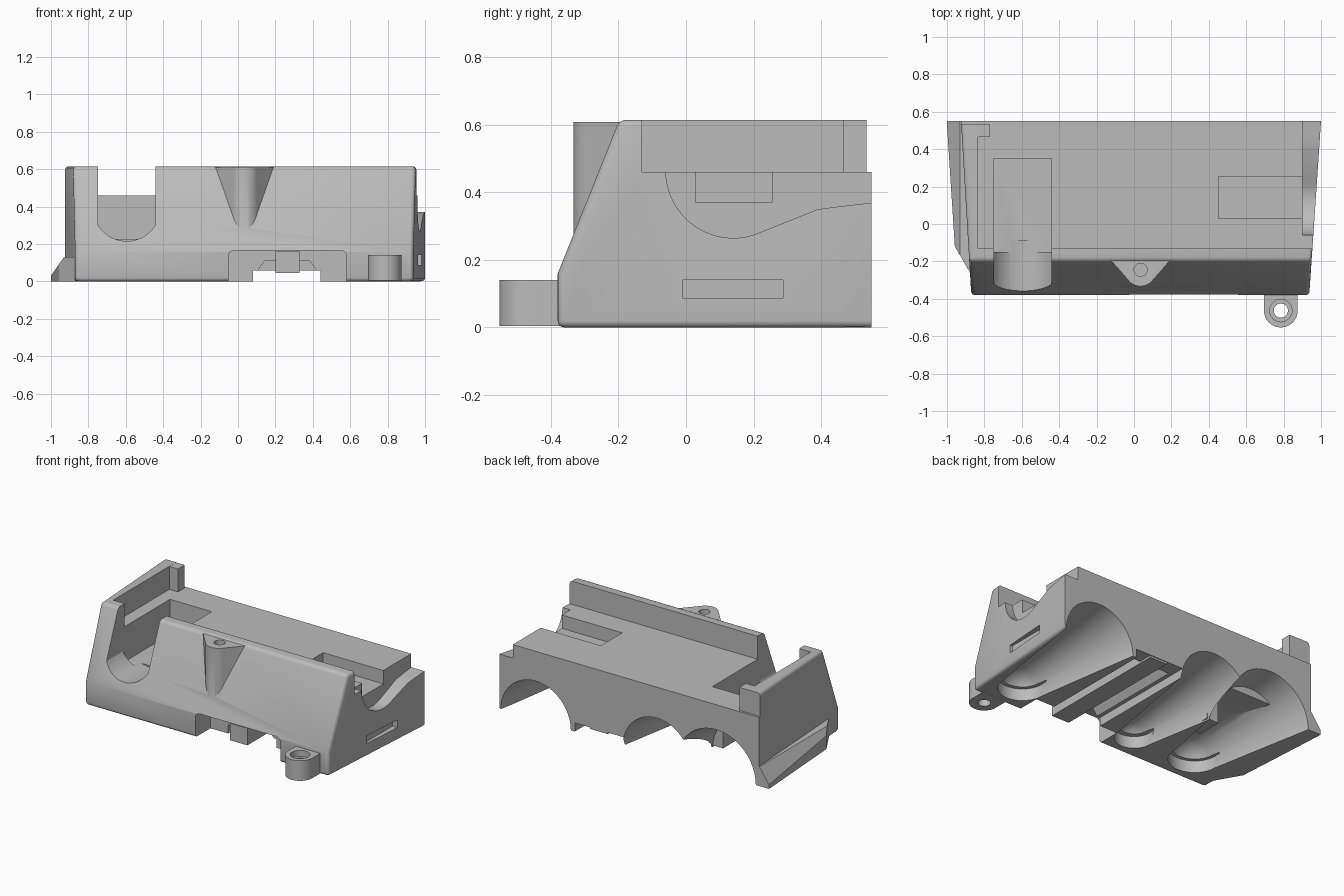
import bpy, bmesh, math

if "Cube" in bpy.data.objects:
    bpy.data.objects.remove(bpy.data.objects["Cube"], do_unlink=True)

grey = bpy.data.materials.new("plain grey")
grey.use_nodes = True
COLOUR = (0.5, 0.5, 0.5, 1)
grey.diffuse_color = COLOUR
grey.node_tree.nodes["Principled BSDF"].inputs["Base Color"].default_value = COLOUR


def finish(bm, name):
    bmesh.ops.recalc_face_normals(bm, faces=bm.faces)
    mesh = bpy.data.meshes.new(name)
    bm.to_mesh(mesh)
    bm.free()
    mesh.materials.append(grey)
    ob = bpy.data.objects.new(name, mesh)
    bpy.context.collection.objects.link(ob)
    return ob


def prism(name, pts, lo, hi, axis):
    """Extrude a 2D outline along x (pts are y,z), y (x,z) or z (x,y)."""
    place = {"x": lambda a, b, c: (c, a, b),
             "y": lambda a, b, c: (a, c, b),
             "z": lambda a, b, c: (a, b, c)}[axis]
    bm = bmesh.new()
    face = bm.faces.new([bm.verts.new(place(a, b, lo)) for a, b in pts])
    ext = bmesh.ops.extrude_face_region(bm, geom=[face])
    for v in ext["geom"]:
        if isinstance(v, bmesh.types.BMVert):
            v.co["xyz".index(axis)] = hi
    return finish(bm, name)


def box(name, x0, x1, y0, y1, z0, z1):
    return prism(name, [(x0, y0), (x1, y0), (x1, y1), (x0, y1)], z0, z1, "z")


def arc(cx, cy, r, start, end, n=24):
    return [(cx + r * math.cos(math.radians(start + (end - start) * i / n)),
             cy + r * math.sin(math.radians(start + (end - start) * i / n)))
            for i in range(n + 1)]


def tunnel(name, cx, r_front, r_back):
    """Round-nosed cone lying along y, open at the back."""
    y0 = -0.32 + r_front
    pts = [(y0 - r_front * math.cos(t * math.pi / 16), r_front * math.sin(t * math.pi / 16))
           for t in range(1, 9)]
    pts.append((0.56, r_back))
    n = 48
    bm = bmesh.new()
    rings = [[bm.verts.new((cx + r * math.cos(2 * math.pi * k / n), y,
                            r * math.sin(2 * math.pi * k / n)))
              for k in range(n)] for y, r in pts]
    for a, b in zip(rings, rings[1:]):
        for k in range(n):
            bm.faces.new((a[k], a[(k + 1) % n], b[(k + 1) % n], b[k]))
    bm.faces.new(rings[0])
    bm.faces.new(rings[-1])
    return finish(bm, name)


def combine(target, other, operation):
    bpy.context.view_layer.objects.active = target
    mod = target.modifiers.new("join", "BOOLEAN")
    mod.operation = operation
    mod.solver = "EXACT"
    mod.object = other
    bpy.ops.object.modifier_apply(modifier=mod.name)
    bpy.data.objects.remove(other, do_unlink=True)


def cut(target, other):
    combine(target, other, "DIFFERENCE")


def add(target, other):
    combine(target, other, "UNION")


# Main block: wedge-fronted profile, wider towards the back
body = prism("body", [(-0.38, 0), (-0.38, 0.16), (-0.197, 0.615), (0.55, 0.615), (0.55, 0)],
             0, 1, "x")
bm = bmesh.new()
bm.from_mesh(body.data)
for v in bm.verts:
    t = (v.co.y + 0.38) / 0.93
    v.co.x = 0.937 + 0.063 * t if v.co.x > 0.5 else -0.87 - 0.055 * t
soft = []
for e in bm.edges:
    a, b = (v.co for v in e.verts)
    crease = abs(a.z - 0.16) < 0.01 and abs(b.z - 0.16) < 0.01
    if not crease and not (a.y > 0.5 and b.y > 0.5):
        soft.append(e)
bmesh.ops.bevel(bm, geom=soft, offset=0.02, segments=4, profile=0.5, affect="EDGES")
bm.to_mesh(body.data)
bm.free()

# Sloping foot along the right-hand end
foot = prism("foot", [(-1.0, 0), (-1.0, 0.03), (-0.93, 0.13), (-0.84, 0.13), (-0.84, 0)],
             -0.36, 0.55, "y")
cut(foot, prism("foot_trim", [(-0.86, -0.29), (-0.958, -0.12), (-1.002, 0.56),
                              (-1.2, 0.56), (-1.2, -0.5), (-0.86, -0.5)], -0.1, 0.3, "z"))
add(body, foot)

# Tray floor, leaving the front wall, end wall and corner post
cut(body, box("tray", -0.835, 1.2, -0.13, 0.7, 0.46, 0.8))
cut(body, box("end_trim", -1.2, -0.8, 0.535, 0.7, 0.46, 0.8))
add(body, box("corner_post", -0.85, -0.77, 0.465, 0.535, 0.45, 0.614))

# Scooped left-hand end
scoop = [(-0.06, 0.5), (-0.06, 0.46)] + arc(0.14, 0.465, 0.2, 188, 295, 16)
scoop += [(0.39, 0.35), (0.45, 0.358), (0.6, 0.375), (0.6, 0.5)]
cut(body, prism("end_scoop", scoop, 0.9, 1.2, "x"))
cut(body, box("left_pocket", 0.453, 0.95, 0.03, 0.255, 0.37, 0.6))
cut(body, box("end_slot", 0.945, 1.2, -0.01, 0.287, 0.087, 0.14))

# Tapered tunnels underneath, with upright slot walls at their front ends
for cx, rf, rb in ((0.73, 0.15, 0.262), (-0.17, 0.12, 0.255), (-0.61, 0.16, 0.295)):
    cut(body, tunnel("tunnel", cx, rf, rb))
    cut(body, prism("tunnel_end", arc(cx, rf - 0.321, rf, 0, 352.5, 47), -0.1, 0.08, "z"))

# Block between the two right-hand tunnels, and the pocket's underside
add(body, box("tunnel_block", -0.45, -0.36, 0.08, 0.25, 0.01, 0.24))
add(body, box("pocket_underside", -0.76, -0.43, -0.1, 0.36, 0.205, 0.4))

# Round-bottomed notch through the front wall and its pocket
trough = [(-0.75, 0.8)] + arc(-0.595, 0.395, 0.18, 211, 329, 20) + [(-0.44, 0.8)]
trough[1:-1] = [(min(max(x, -0.75), -0.44), z) for x, z in trough[1:-1]]
cut(body, prism("front_notch", trough, -0.6, -0.09, "y"))
cut(body, box("right_pocket", -0.75, -0.44, -0.15, 0.35, 0.225, 0.8))

# Underside opening with rounded corners
opening = [(0.58, -0.1)] + arc(0.55, 0.135, 0.03, 0, 90, 6) \
    + arc(-0.02, 0.135, 0.03, 90, 180, 6) + [(-0.05, -0.1)]
cut(body, prism("front_opening", opening, -0.5, -0.22, "y"))

# Channel with sloped grooves either side of a centre rib
cut(body, box("channel", 0.08, 0.44, -0.5, 0.7, -0.1, 0.058))
for side in (-1, 1):
    groove = [(0.263 + side * d, z) for d, z in ((0.17, 0.04), (0.12, 0.11), (0.03, 0.11), (0.03, 0.04))]
    cut(body, prism("groove", groove, -0.3, 0.45, "y"))
add(body, box("rib", 0.2, 0.33, -0.372, 0.545, 0.045, 0.159))

# Screw post on the sloping front
post = prism("post", [(0.215, -0.17), (-0.145, -0.17)] + arc(0.035, -0.25, 0.083, 215, 325),
             0.2, 0.608, "z")
add(body, post)
cut(body, prism("post_hole", arc(0.035, -0.245, 0.035, 0, 345, 23), 0.42, 0.8, "z"))

# Screw lug at the foot of the front
lug = prism("lug", [(0.875, -0.34), (0.695, -0.34)] + arc(0.785, -0.463, 0.09, 180, 360),
            0.005, 0.14, "z")
add(body, lug)
for r, z in ((0.038, -0.1), (0.06, 0.1)):
    cut(body, prism("lug_hole", arc(0.785, -0.463, r, 0, 345, 23), z, 0.3, "z"))

# Smooth curves, crisp edges
for ob in bpy.context.selected_objects:
    ob.select_set(False)
body.select_set(True)
bpy.context.view_layer.objects.active = body
bpy.ops.object.shade_smooth_by_angle(angle=math.radians(25))
